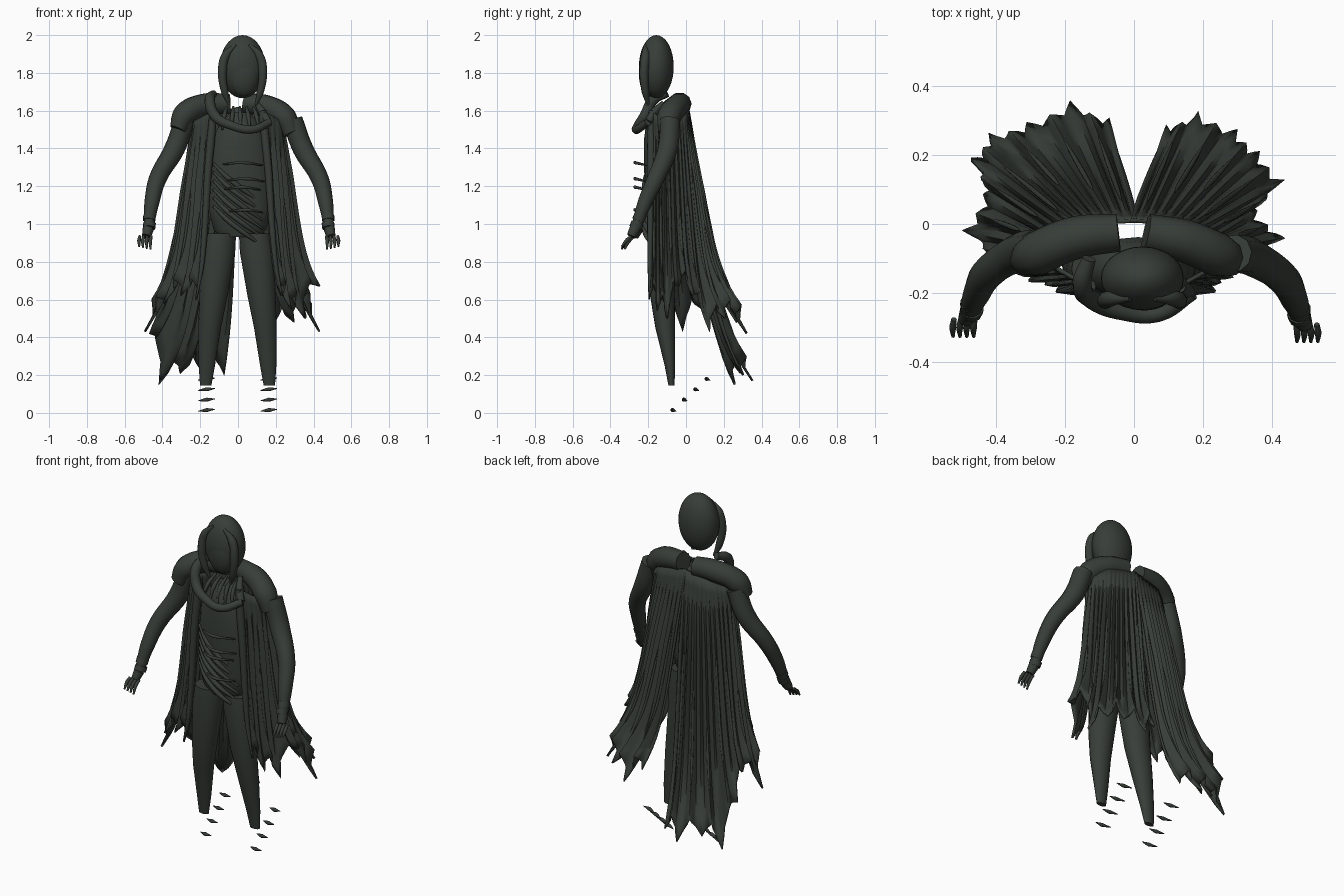
import bpy, bmesh, math
from mathutils import Vector

old = bpy.data.objects.get("Cube")
if old:
    bpy.data.objects.remove(old)

cloth = bpy.data.materials.new("dark_grey_green")
cloth.use_nodes = True
COLOUR = (0.038, 0.047, 0.039, 1)
cloth.diffuse_color = COLOUR
cloth.node_tree.nodes["Principled BSDF"].inputs["Base Color"].default_value = COLOUR


def add_mesh(name, bm, angle=50):
    bmesh.ops.recalc_face_normals(bm, faces=bm.faces)
    me = bpy.data.meshes.new(name)
    bm.to_mesh(me)
    bm.free()
    ob = bpy.data.objects.new(name, me)
    bpy.context.collection.objects.link(ob)
    me.materials.append(cloth)
    bpy.ops.object.select_all(action='DESELECT')
    ob.select_set(True)
    bpy.context.view_layer.objects.active = ob
    bpy.ops.object.shade_smooth_by_angle(angle=math.radians(angle))
    return ob


def tube(name, pts, radii):
    """Smooth tapered tube through a few points."""
    cu = bpy.data.curves.new(name, 'CURVE')
    cu.dimensions = '3D'
    cu.bevel_depth = 1
    cu.bevel_resolution = 3
    cu.resolution_u = 6
    cu.use_fill_caps = True
    sp = cu.splines.new('BEZIER')
    sp.bezier_points.add(len(pts) - 1)
    for bp, p, r in zip(sp.bezier_points, pts, radii):
        bp.co, bp.radius = p, r
        bp.handle_left_type = bp.handle_right_type = 'AUTO'
    cu.materials.append(cloth)
    ob = bpy.data.objects.new(name, cu)
    bpy.context.collection.objects.link(ob)


def loft(name, rings, n=20):
    """Stack of ellipses: x, y, z, x radius, y radius."""
    bm = bmesh.new()
    loops = []
    for x, y, z, rx, ry in rings:
        loops.append([bm.verts.new((x + rx * math.cos(i * math.tau / n),
                                    y + ry * math.sin(i * math.tau / n), z)) for i in range(n)])
    for a, b in zip(loops, loops[1:]):
        for i in range(n):
            bm.faces.new((a[i], a[i - 1], b[i - 1], b[i]))
    bm.faces.new(loops[0])
    bm.faces.new(loops[-1])
    add_mesh(name, bm)


def ellipsoid(name, centre, size):
    bm = bmesh.new()
    bmesh.ops.create_uvsphere(bm, u_segments=28, v_segments=18, radius=1)
    for v in bm.verts:
        v.co = Vector(centre) + Vector([c * s for c, s in zip(v.co, size)])
    add_mesh(name, bm)


def sample(points, u):
    f = min(max(u, 0), 1) * (len(points) - 1)
    i = min(int(f), len(points) - 2)
    return Vector(points[i]).lerp(Vector(points[i + 1]), f - i), f - i


# Cape: a pleated sheet hanging from under the shoulder pads to ragged tips
SHOULDER = [(-0.01, 0.01, 1.62), (0.08, 0.005, 1.6), (0.17, -0.005, 1.58), (0.24, -0.05, 1.55),
            (0.22, -0.13, 1.55), (0.13, -0.18, 1.6)]


def cape_point(side, tips, u, v, lift=0.0):
    top = sample(SHOULDER, u)[0]
    hem, t = sample(tips, u)
    notch = 1 - abs(2 * t - 1)
    hem.z += 0.11 * notch
    top.x *= side
    hem.x *= side
    # hangs nearly straight, then kicks out at the hem
    flare = 0.66 * v + 0.34 * v ** 7
    p = top.lerp(hem, flare)
    p.z = top.z + (hem.z - top.z) * v
    out = Vector((hem.x, hem.y + 0.1, 0)).normalized()
    pleat = 0.013 * math.cos(2 * math.tau * t) - 0.01 * notch
    return p + out * (pleat * min(1, v * 3) + lift)


def cape(name, side, tips):
    bm = bmesh.new()
    n = len(tips) - 1
    cols, rows = n * 8, 20
    grid = [[bm.verts.new(cape_point(side, tips, c / cols, r / rows)) for c in range(cols + 1)]
            for r in range(rows + 1)]
    for r in range(rows):
        for c in range(cols):
            bm.faces.new((grid[r][c], grid[r][c + 1], grid[r + 1][c + 1], grid[r + 1][c]))
    ob = add_mesh(name, bm, 60)
    mod = ob.modifiers.new("thickness", 'SOLIDIFY')
    mod.thickness = 0.012
    mod.offset = 0
    # raised fold lines
    for i in range(n):
        start = 0.25 + 0.17 * (i % 3)
        tube(name + "_fold", [cape_point(side, tips, (i + 0.5) / n, start + k * (0.92 - start) / 4, 0.003)
                              for k in range(5)], [0.002, 0.007, 0.008, 0.007, 0.002])
    # rolled front edge
    tube(name + "_front_edge", [cape_point(side, tips, 1, k / 6) for k in range(7)],
         [0.02, 0.022, 0.02, 0.018, 0.016, 0.012, 0.004])


cape("long_cape_half", -1, [(0.07, 0.29, 0.2), (0.18, 0.34, 0.17), (0.3, 0.28, 0.21), (0.41, 0.25, 0.15),
                            (0.46, 0.18, 0.42), (0.42, 0.08, 0.55), (0.48, -0.02, 0.43), (0.38, -0.13, 0.58),
                            (0.29, -0.16, 0.62), (0.21, -0.19, 0.6)])
cape("short_cape_half", 1, [(0.09, 0.27, 0.5), (0.18, 0.31, 0.42), (0.29, 0.26, 0.48), (0.35, 0.2, 0.5),
                            (0.42, 0.12, 0.43), (0.34, 0.03, 0.62), (0.42, -0.04, 0.67), (0.34, -0.1, 0.5),
                            (0.27, -0.15, 0.54), (0.22, -0.19, 0.62)])

# Head, face and hood rim
ellipsoid("hood", (0.024, -0.157, 1.833), (0.12, 0.092, 0.167))
ellipsoid("face", (0.03, -0.195, 1.8), (0.085, 0.055, 0.125))
for side in (-1, 1):
    x = 0.024
    tube("hood_rim", [(x + side * 0.035, -0.215, 1.95), (x + side * 0.09, -0.215, 1.89),
                      (x + side * 0.107, -0.222, 1.8), (x + side * 0.094, -0.215, 1.7),
                      (x + side * 0.07, -0.2, 1.63)], [0.008, 0.024, 0.024, 0.02, 0.008])

# Torso
loft("torso", [(0.01, -0.13, 0.93, 0.1, 0.06), (0.01, -0.13, 0.97, 0.14, 0.075),
               (0.012, -0.13, 1.08, 0.168, 0.085), (0.012, -0.13, 1.3, 0.165, 0.092),
               (0.01, -0.13, 1.45, 0.15, 0.092), (0.01, -0.13, 1.54, 0.1, 0.08),
               (0.01, -0.13, 1.59, 0.05, 0.05)])

# Scarf roll around the neck
tube("scarf", [(-0.13, -0.1, 1.69), (-0.15, -0.17, 1.66), (-0.12, -0.22, 1.57), (-0.03, -0.255, 1.52),
               (0.07, -0.26, 1.5), (0.17, -0.2, 1.54)], [0.02, 0.028, 0.028, 0.024, 0.023, 0.02])
tube("scarf_upper", [(0.16, -0.2, 1.54), (0.13, -0.17, 1.59), (0.1, -0.12, 1.64)], [0.02, 0.022, 0.014])
for i in range(5):
    x = -0.06 + 0.035 * i
    tube("collar_fold", [(x, -0.12, 1.62), (x * 1.2, -0.185, 1.575), (x * 1.4, -0.215, 1.5)], [0.006, 0.012, 0.006])

# Chest laces and slanted belly straps
for z, lo, hi in ((1.325, -0.08, 0.13), (1.24, -0.06, 0.14), (1.195, -0.07, 0.12), (1.075, -0.05, 0.13)):
    tube("chest_lace", [(lo, -0.22, z - 0.01), ((lo + hi) / 2, -0.27, z), (hi, -0.21, z - 0.015)],
         [0.004, 0.009, 0.004])
for i in range(6):
    z = 1.32 - 0.045 * i
    tube("slanted_strap", [(-0.13, -0.18, z), (-0.06, -0.212, z - 0.07), (0.03, -0.217, z - 0.14),
                           (0.13, -0.182, z - 0.21)], [0.007, 0.013, 0.013, 0.005])

# Shoulder pads
PAD = [0.055, 0.062, 0.064, 0.045]
tube("right_shoulder_pad", [(-0.045, -0.025, 1.635), (-0.17, -0.04, 1.632), (-0.28, -0.085, 1.58),
                            (-0.318, -0.105, 1.5)], PAD)
tube("left_shoulder_pad", [(0.035, -0.025, 1.64), (0.15, -0.05, 1.622), (0.245, -0.09, 1.565),
                           (0.285, -0.105, 1.48)], PAD)

# Arms, cuffs, hands
for side, label in ((-1, "right"), (1, "left")):
    dx, dy = (0.0, 0.0) if side < 0 else (0.008, -0.015)

    def at(x, y, z):
        return (side * (x + dx), y + dy, z)

    tube(label + "_arm", [at(0.28, -0.07, 1.55), at(0.335, -0.082, 1.4), at(0.425, -0.145, 1.24),
                          at(0.455, -0.2, 1.12), at(0.475, -0.255, 0.97)], [0.055, 0.055, 0.047, 0.04, 0.025])
    for z, y in ((1.03, -0.235), (0.99, -0.25)):
        tube(label + "_cuff", [at(0.468, y + 0.008, z + 0.015), at(0.47, y - 0.004, z - 0.012)], [0.034, 0.033])
    tube(label + "_palm", [at(0.475, -0.255, 0.975), at(0.485, -0.275, 0.935)], [0.03, 0.024])
    for i in range(4):
        x = 0.46 + 0.02 * i
        tube(label + "_finger", [at(x, -0.275, 0.935), at(x + 0.004, -0.3, 0.912),
                                 at(x + 0.003, -0.325, 0.866 + 0.005 * i)], [0.008, 0.01, 0.005])

# Legs and floating foot wraps
for side, label in ((-1, "right"), (1, "left")):
    off = 0.005 if side < 0 else 0.0
    rings = [(0.09, -0.13, 0.95, 0.085, 0.07), (0.1, -0.13, 0.85, 0.09, 0.075),
             (0.125, -0.125, 0.62, 0.075, 0.065), (0.145, -0.11, 0.45, 0.06, 0.052),
             (0.16, -0.085, 0.25, 0.043, 0.028), (0.166, -0.077, 0.145, 0.03, 0.016)]
    loft(label + "_leg", [(side * (x + off), y, z, rx, ry) for x, y, z, rx, ry in rings])
    for i in range(4):
        x, y, z = side * 0.165, -0.065 + 0.06 * i, 0.013 + 0.055 * i
        tube(label + "_foot_wrap", [(x - 0.045, y + 0.012, z - 0.004), (x, y - 0.006, z + 0.002),
                                    (x + 0.042, y - 0.012, z + 0.006)], [0.002, 0.011, 0.002])
